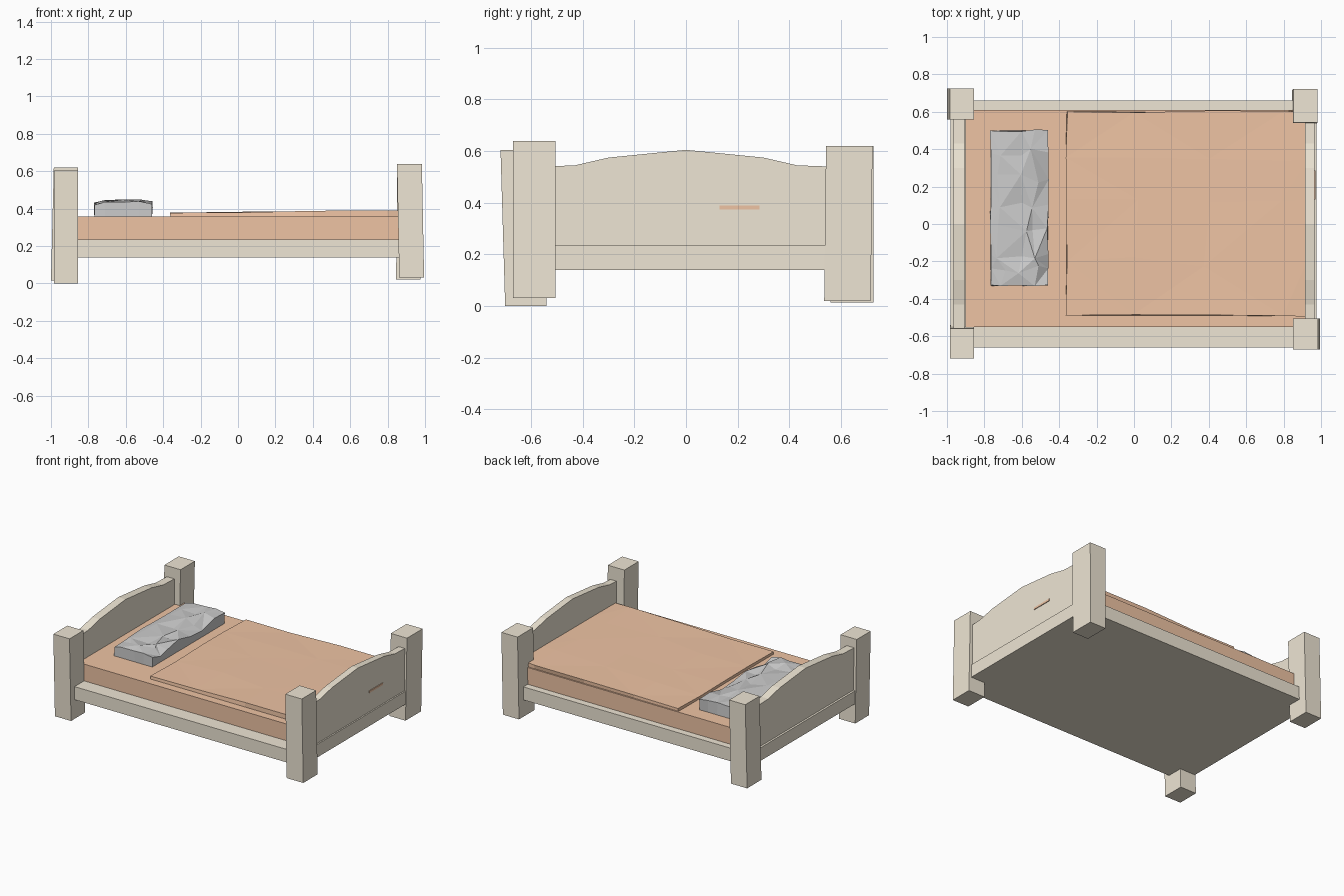
import bpy, bmesh, random
from mathutils import Vector

if "Cube" in bpy.data.objects:
    bpy.data.objects.remove(bpy.data.objects["Cube"])

random.seed(4)


def material(name, color):
    m = bpy.data.materials.new(name)
    m.diffuse_color = (*color, 1)
    m.use_nodes = True
    m.node_tree.nodes["Principled BSDF"].inputs["Base Color"].default_value = m.diffuse_color
    return m


WOOD = material("pale_wood", (0.86, 0.79, 0.66))
CLOTH = material("orange_cloth", (0.86, 0.55, 0.37))


def finish(name, bm, mat=None):
    bmesh.ops.recalc_face_normals(bm, faces=bm.faces)
    me = bpy.data.meshes.new(name)
    bm.to_mesh(me)
    bm.free()
    ob = bpy.data.objects.new(name, me)
    bpy.context.collection.objects.link(ob)
    if mat:
        me.materials.append(mat)
    return ob


def block(name, x, y, z, mat, lean=(0, 0)):
    """Box from min/max ranges; the top is shifted by lean."""
    bm = bmesh.new()
    bmesh.ops.create_cube(bm, size=1)
    for v in bm.verts:
        top = v.co.z > 0
        v.co = Vector((x[v.co.x > 0] + lean[0] * top,
                       y[v.co.y > 0] + lean[1] * top, z[top]))
    return finish(name, bm, mat)


def padded_sheet(name, xs, ys, base, heights, mat=None, jitter=0.0):
    """Closed solid with a faceted top; heights[i][j] is z at xs[i], ys[j]."""
    bm = bmesh.new()
    nx, ny = len(xs), len(ys)
    top, low = [], []
    for i, x in enumerate(xs):
        for j, y in enumerate(ys):
            inner = 0 < i < nx - 1 and 0 < j < ny - 1
            k = jitter if inner else jitter * 0.2
            px, py = x + random.uniform(-k, k), y + random.uniform(-k, k)
            top.append(bm.verts.new((px, py, heights[i][j])))
            low.append(bm.verts.new((x, y, base)))
    for i in range(nx - 1):
        for j in range(ny - 1):
            a, b, c, d = i * ny + j, (i + 1) * ny + j, (i + 1) * ny + j + 1, i * ny + j + 1
            tris = ((a, b, c), (a, c, d)) if (i + j) % 2 else ((a, b, d), (b, c, d))
            for t in tris:
                bm.faces.new([top[k] for k in t])
            bm.faces.new([low[k] for k in (d, c, b, a)])
    rim = ([i * ny for i in range(nx)] + [(nx - 1) * ny + j for j in range(1, ny)]
           + [i * ny + ny - 1 for i in range(nx - 2, -1, -1)] + list(range(ny - 2, 0, -1)))
    for a, b in zip(rim, rim[1:] + rim[:1]):
        bm.faces.new((low[a], low[b], top[b], top[a]))
    return finish(name, bm, mat)


# Corner posts, each slightly crooked
block("front_head_post", (-0.985, -0.855), (-0.70, -0.54), (0, 0.605), WOOD, (0, -0.018))
block("back_head_post", (-1.0, -0.87), (0.56, 0.725), (0.015, 0.62), WOOD, (0.015, 0))
block("front_foot_post", (0.862, 0.995), (-0.67, -0.505), (0.032, 0.64), WOOD, (-0.012, 0))
block("back_foot_post", (0.845, 0.975), (0.535, 0.715), (0.02, 0.62), WOOD, (0.007, 0.007))

# Bed base
block("bed_base", (-0.98, 0.975), (-0.66, 0.66), (0.14, 0.235), WOOD)

# Arched headboard and footboard
ARCH = [(-0.56, 0.54), (-0.43, 0.545), (-0.30, 0.575), (0, 0.605),
        (0.30, 0.575), (0.43, 0.545), (0.57, 0.54)]
for name, x0, x1 in (("headboard", -0.965, -0.905), ("footboard", 0.915, 0.965)):
    bm = bmesh.new()
    outline = [(-0.56, 0.22)] + ARCH + [(0.57, 0.22)]
    face = bm.faces.new([bm.verts.new((x0, y, z)) for y, z in outline])
    ext = bmesh.ops.extrude_face_region(bm, geom=[face], use_keep_orig=True)
    for v in ext["geom"]:
        if isinstance(v, bmesh.types.BMVert):
            v.co.x = x1
    finish(name, bm, WOOD)

# Mattress
block("mattress", (-0.90, 0.92), (-0.55, 0.61), (0.23, 0.357), CLOTH)

# Blanket, a thin sheet with a slight rise toward the foot
bx = [-0.36, 0.0, 0.4, 0.8, 0.93]
by = [-0.49, -0.2, 0.13, 0.35, 0.60]
bh = [[0.38 + 0.008 * min(1, max(0, x / 0.4)) + random.uniform(-0.004, 0.004)
       for _ in by] for x in bx]
padded_sheet("blanket", bx, by, 0.352, bh, CLOTH, 0.03)

# Blanket corner poking through the footboard
block("blanket_fold", (0.90, 0.97), (0.13, 0.285), (0.375, 0.39), CLOTH)

# Crumpled pillow
px = [-0.768, -0.71, -0.60, -0.53, -0.46]
py = [-0.33, -0.24, -0.16, -0.02, 0.10, 0.24, 0.38, 0.50]
ph = [[0.420, 0.425, 0.43, 0.432, 0.432, 0.43, 0.43, 0.425],
      [0.435, 0.440, 0.44, 0.442, 0.445, 0.44, 0.445, 0.44],
      [0.435, 0.448, 0.43, 0.442, 0.432, 0.45, 0.438, 0.445],
      [0.440, 0.442, 0.45, 0.428, 0.445, 0.435, 0.450, 0.445],
      [0.425, 0.400, 0.42, 0.440, 0.415, 0.405, 0.440, 0.435]]
padded_sheet("pillow", px, py, 0.352, ph, None, 0.025)
